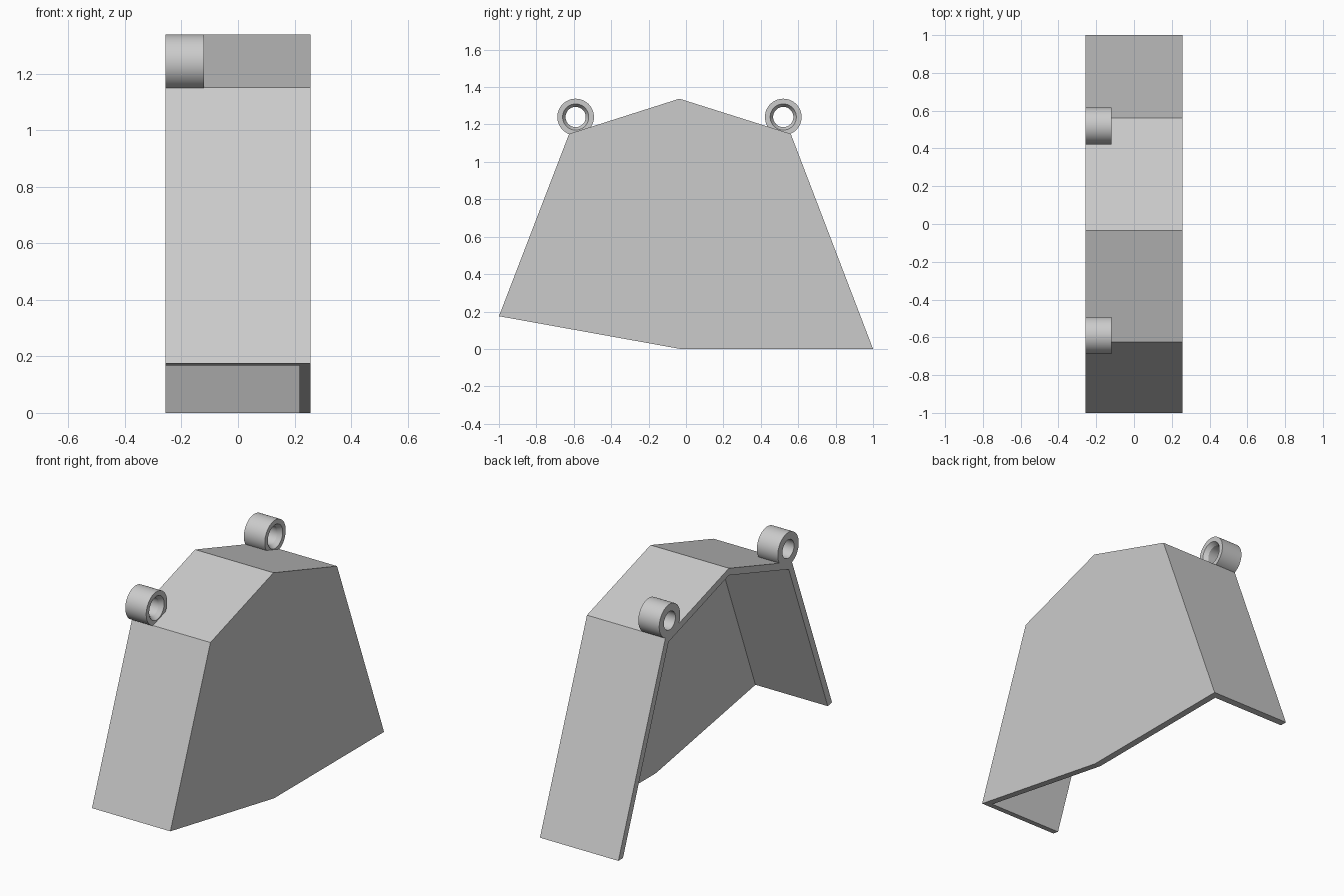
import bpy, bmesh
from math import pi, radians
from mathutils import Vector, Matrix

if "Cube" in bpy.data.objects:
    bpy.data.objects.remove(bpy.data.objects["Cube"], do_unlink=True)

HALF = 0.257      # half width of the cover
WALL = 0.04       # sheet thickness

grey = bpy.data.materials.new("light_grey")
grey.use_nodes = True
grey.diffuse_color = (0.6, 0.6, 0.6, 1)
grey.node_tree.nodes["Principled BSDF"].inputs["Base Color"].default_value = (0.6, 0.6, 0.6, 1)


def make_object(name, bm):
    bmesh.ops.recalc_face_normals(bm, faces=bm.faces)
    mesh = bpy.data.meshes.new(name)
    bm.to_mesh(mesh)
    bm.free()
    mesh.materials.append(grey)
    obj = bpy.data.objects.new(name, mesh)
    bpy.context.collection.objects.link(obj)
    return obj


def prism(name, outline, x0, x1):
    """Extrude a (y, z) outline along x."""
    bm = bmesh.new()
    face = bm.faces.new([bm.verts.new((x0, y, z)) for y, z in outline])
    new = bmesh.ops.extrude_face_region(bm, geom=[face])["geom"]
    bmesh.ops.translate(bm, vec=(x1 - x0, 0, 0),
                        verts=[v for v in new if isinstance(v, bmesh.types.BMVert)])
    return make_object(name, bm)


def inset_path(points, dist):
    """Move an open path to its right by dist, extending both ends."""
    pts = [Vector(p) for p in points]
    dirs = [(b - a).normalized() for a, b in zip(pts, pts[1:])]
    norms = [Vector((d.y, -d.x)) for d in dirs]
    path = [pts[0] + norms[0] * dist - dirs[0] * 0.4]
    for p, n, m in zip(pts[1:], norms, norms[1:]):
        path.append(p + (n + m) * dist / (1 + n.dot(m)))
    path.append(pts[-1] + norms[-1] * dist + dirs[-1] * 0.4)
    return path


# Cover: five-walled shell, open below and on its right side
walls = [(-1, 0.175), (-0.625, 1.15), (-0.035, 1.338), (0.56, 1.15), (1, 0)]
cover = prism("cover_shell", walls + [(-0.03, 0)], -HALF, HALF)
cutter = prism("cover_cutter", inset_path(walls, WALL), -HALF - 0.2, HALF - WALL)
cutter.hide_render = True
cut = cover.modifiers.new("hollow", "BOOLEAN")
cut.operation = "DIFFERENCE"
cut.solver = "EXACT"
cut.object = cutter
bpy.context.view_layer.objects.active = cover
bpy.ops.object.modifier_apply(modifier=cut.name)
bpy.data.objects.remove(cutter, do_unlink=True)

# Mounting eyelets: revolved tubes with a countersunk inner end
SEGMENTS = 48
section = [(-HALF, 0.054), (-HALF, 0.098), (-0.12, 0.098), (-0.12, 0.07), (-0.145, 0.054)]
for name, y in (("front_eyelet", -0.59), ("back_eyelet", 0.52)):
    bm = bmesh.new()
    rings = []
    for i in range(SEGMENTS):
        turn = Matrix.Rotation(2 * pi * i / SEGMENTS, 3, "X")
        rings.append([bm.verts.new(turn @ Vector((x, 0, r))) for x, r in section])
    for i, ring in enumerate(rings):
        after = rings[(i + 1) % SEGMENTS]
        for j in range(len(section)):
            k = (j + 1) % len(section)
            bm.faces.new((ring[j], ring[k], after[k], after[j]))
    eyelet = make_object(name, bm)
    eyelet.location = (0, y, 1.24)
    bpy.ops.object.select_all(action="DESELECT")
    eyelet.select_set(True)
    bpy.context.view_layer.objects.active = eyelet
    bpy.ops.object.shade_smooth_by_angle(angle=radians(30))
